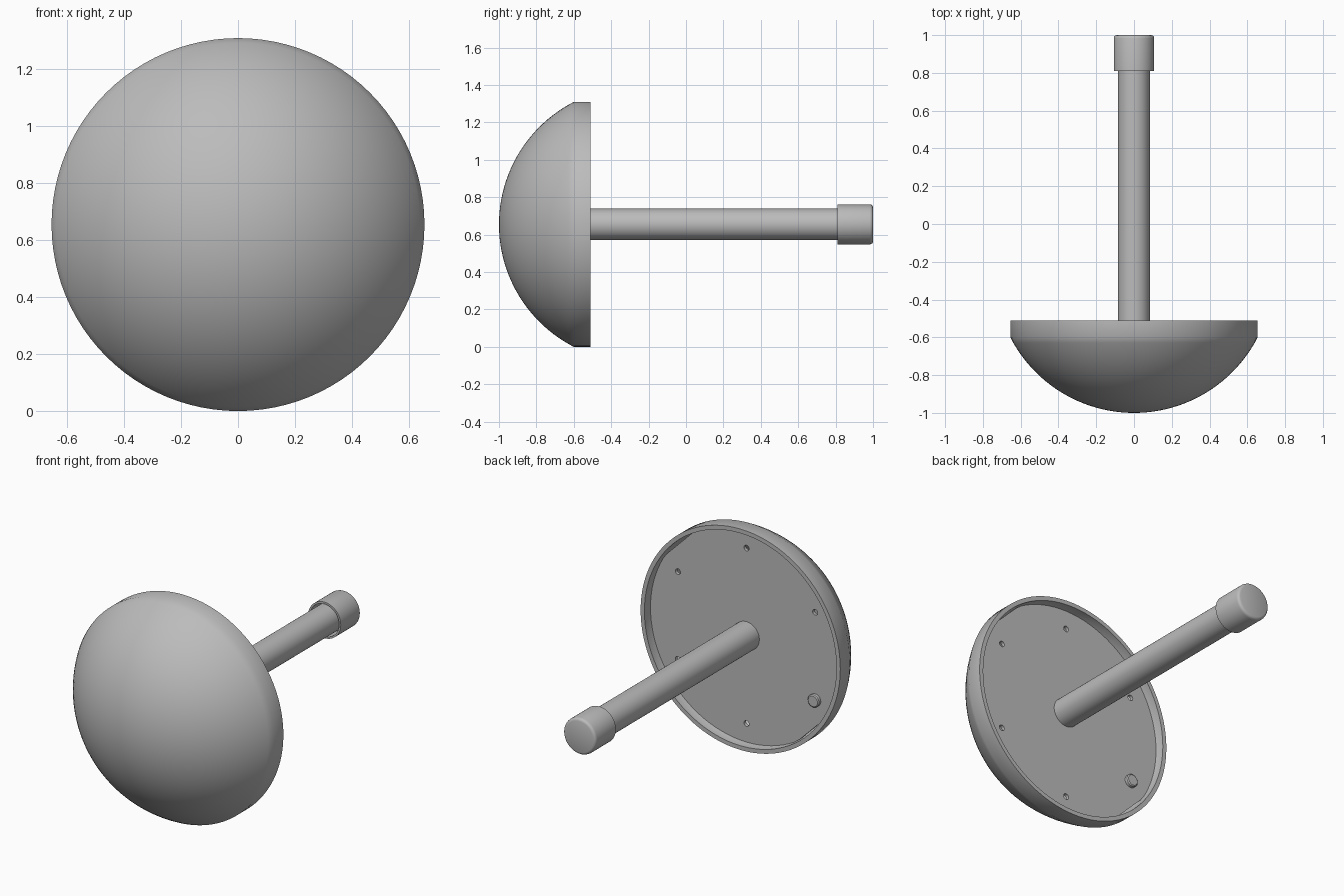
import bpy, bmesh, math
from mathutils import Vector, Matrix

cube = bpy.data.objects.get("Cube")
if cube:
    bpy.data.objects.remove(cube, do_unlink=True)

AXIS_Z = 0.655      # height of the central axis
RIM_R = 0.655       # outer radius of the dome

grey = bpy.data.materials.new("satin_grey")
grey.use_nodes = True
colour = (0.5, 0.5, 0.5, 1)
grey.diffuse_color = colour
grey.node_tree.nodes["Principled BSDF"].inputs["Base Color"].default_value = colour


def lathe(name, profile, x=0, z=0, steps=96, closed=False):
    """Revolve (radius, y) points about the y axis; closed makes a ring section."""
    bm = bmesh.new()
    verts = [bm.verts.new((r, y, 0)) for r, y in profile]
    pairs = list(zip(verts, verts[1:]))
    if closed:
        pairs.append((verts[-1], verts[0]))
    edges = [bm.edges.new(p) for p in pairs]
    bmesh.ops.spin(bm, geom=verts + edges, cent=(0, 0, 0), axis=(0, 1, 0),
                   angle=math.tau, steps=steps, use_merge=True)
    bmesh.ops.remove_doubles(bm, verts=bm.verts, dist=1e-5)
    bmesh.ops.recalc_face_normals(bm, faces=bm.faces)
    bm.transform(Matrix.Translation((x, 0, AXIS_Z + z)))
    mesh = bpy.data.meshes.new(name)
    bm.to_mesh(mesh)
    bm.free()
    mesh.materials.append(grey)
    obj = bpy.data.objects.new(name, mesh)
    bpy.context.collection.objects.link(obj)
    return obj


def smooth(obj, angle=35):
    bpy.ops.object.select_all(action="DESELECT")
    obj.select_set(True)
    bpy.context.view_layer.objects.active = obj
    bpy.ops.object.shade_smooth_by_angle(angle=math.radians(angle))


def arc(radius, centre_y, end_r, count):
    """Cap of a sphere from the front pole out to end_r."""
    end = math.asin(end_r / radius)
    return [(radius * math.sin(end * i / count), centre_y - radius * math.cos(end * i / count))
            for i in range(count + 1)]


# Hollow dome with a straight rim
outer = arc(0.736, -0.264, RIM_R, 24)
inner = arc(0.71, -0.264, 0.63, 24)
smooth(lathe("dome_shell", outer + [(RIM_R, -0.51), (0.63, -0.51)] + inner[::-1]))

# Recessed back plate, trimmed flat on two opposite diagonals
plate = lathe("back_plate", [(0, -0.567), (0.63, -0.567), (0.63, -0.587), (0, -0.587)])
diagonal = Vector((1, 0, 1)).normalized()
for v in plate.data.vertices:
    reach = (v.co - Vector((0, 0, AXIS_Z))).dot(diagonal * Vector((1, 0, 1)).length
                                                / math.sqrt(2))
    if abs(reach) > 0.615:
        v.co -= diagonal * (reach - math.copysign(0.615, reach))

# Six fixing points: five screw holes and one round button
for i in range(6):
    a = math.radians(60 * i + 30)
    x, z = 0.52 * math.cos(a), 0.52 * math.sin(a)
    if i == 3:
        button = [(0, -0.545), (0.031, -0.545), (0.037, -0.55), (0.037, -0.575), (0, -0.575)]
        smooth(lathe("plate_button", button, x, z, 32))
        continue
    cutter = lathe("screw_hole_cutter", [(0, -0.55), (0.017, -0.55), (0.017, -0.6), (0, -0.6)],
                   x, z, 20)
    cut = plate.modifiers.new("screw_hole", "BOOLEAN")
    cut.operation = "DIFFERENCE"
    cut.solver = "EXACT"
    cut.object = cutter
    bpy.context.view_layer.objects.active = plate
    bpy.ops.object.modifier_apply(modifier=cut.name)
    bpy.data.objects.remove(cutter, do_unlink=True)
smooth(plate)

# Stem
smooth(lathe("stem", [(0, -0.58), (0.084, -0.58), (0.084, 0.95), (0, 0.95)], steps=64))

# End cap: a cup around the stem with a rounded end
smooth(lathe("end_cap", [(0, 0.9), (0.096, 0.9), (0.096, 0.81), (0.107, 0.81), (0.107, 0.983),
                         (0.105, 0.991), (0.1, 0.997), (0.092, 1.0), (0, 1.0)], steps=64))
